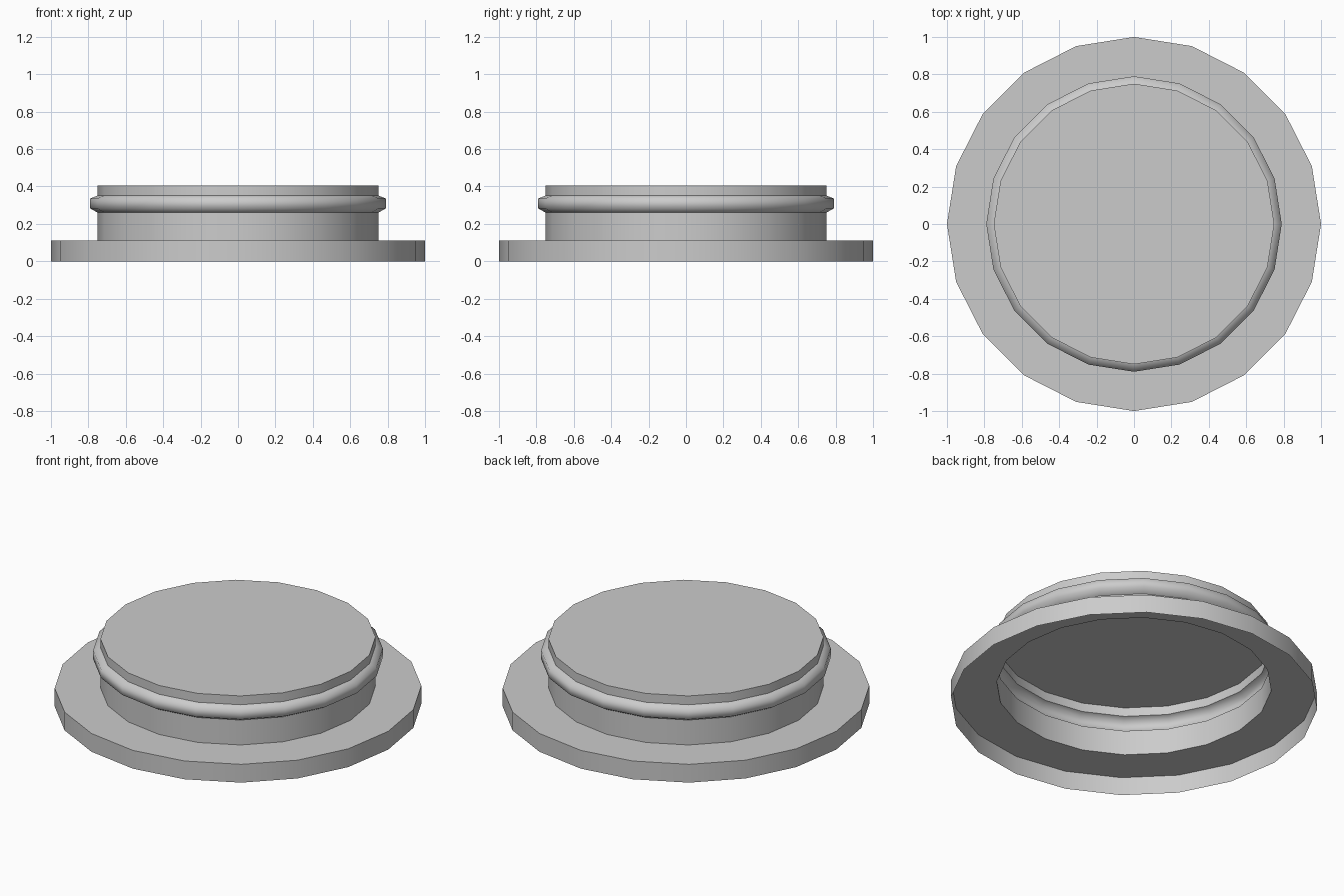
import bpy, bmesh
from math import cos, sin, pi

if "Cube" in bpy.data.objects:
    bpy.data.objects.remove(bpy.data.objects["Cube"])

SIDES = 20
# Profile from rim bottom to top disc: (radius, height, crease on this ring)
PROFILE = [
    (1.0, 0.0, False), (1.0, 0.11, True),      # open skirt of the flange
    (0.75, 0.11, True), (0.75, 0.26, True),    # flange top, lower neck
    (0.79, 0.283, False), (0.79, 0.336, False),  # raised bead
    (0.75, 0.352, True), (0.75, 0.405, True),  # upper neck
]


def lathe(name, profile, sides):
    """Spin a profile into a thin shell closed by a flat disc on top."""
    bm = bmesh.new()
    rings = [[bm.verts.new((r * cos(2 * pi * i / sides), r * sin(2 * pi * i / sides), z))
              for i in range(sides)] for r, z, _ in profile]
    for a, b in zip(rings, rings[1:]):
        for i in range(sides):
            j = (i + 1) % sides
            bm.faces.new((a[i], a[j], b[j], b[i])).smooth = True
    bm.faces.new(rings[-1]).smooth = True
    # Crisp creases at the profile corners
    for ring, (_, _, sharp) in zip(rings, profile):
        for i in range(sides):
            bm.edges.get((ring[i], ring[(i + 1) % sides])).smooth = not sharp
    mesh = bpy.data.meshes.new(name)
    bm.to_mesh(mesh)
    bm.free()
    obj = bpy.data.objects.new(name, mesh)
    bpy.context.collection.objects.link(obj)
    return obj


# Flanged cap, hollow underneath
lathe("flanged_cap", PROFILE, SIDES)
